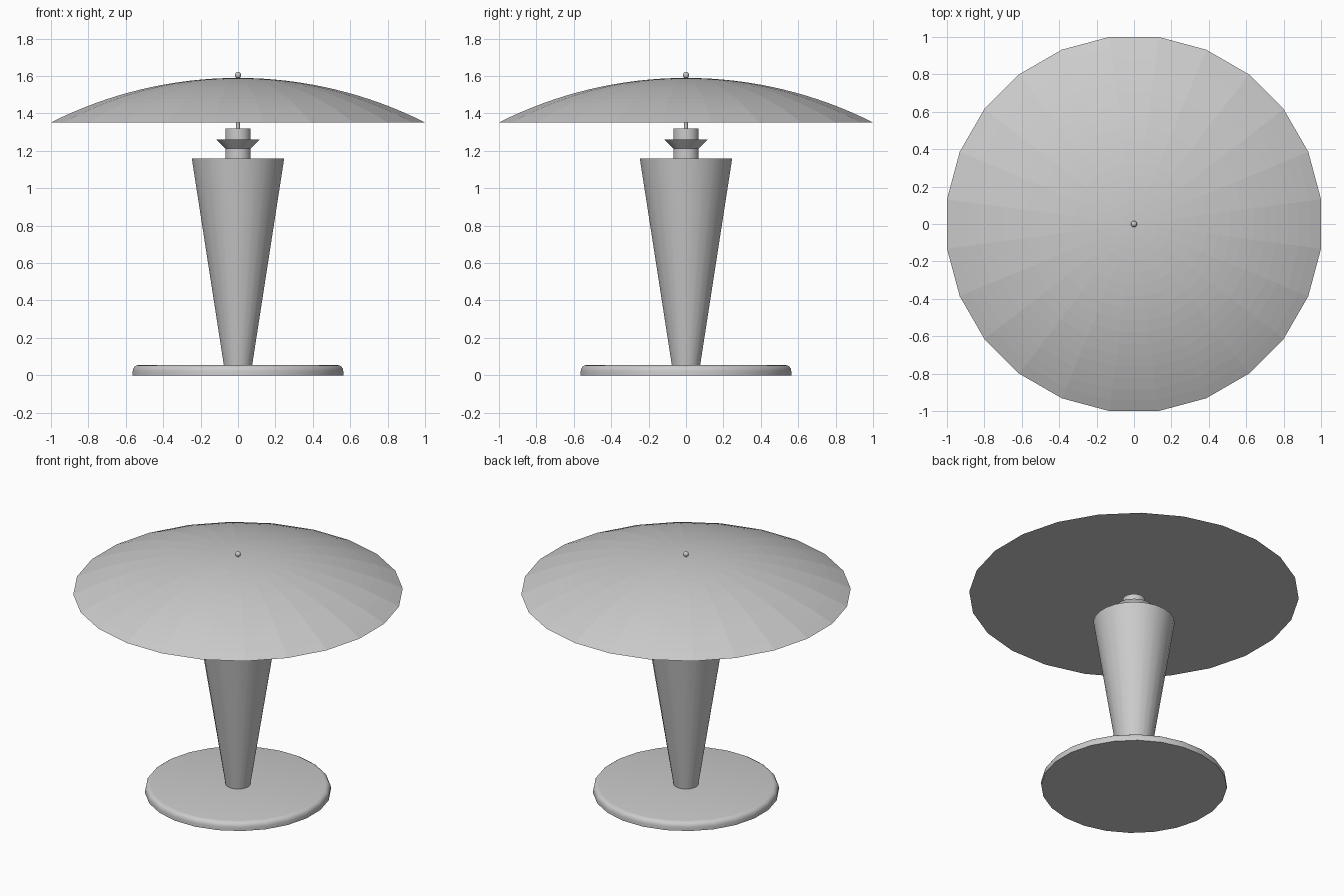
import bpy, bmesh, math

cube = bpy.data.objects.get("Cube")
if cube:
    bpy.data.objects.remove(cube, do_unlink=True)

grey = bpy.data.materials.new("light_grey")
grey.use_nodes = True
GREY = (0.6, 0.6, 0.6, 1)
grey.diffuse_color = GREY
grey.node_tree.nodes["Principled BSDF"].inputs["Base Color"].default_value = GREY

SIDES = 24
HALF_STEP = math.pi / SIDES


def turned(name, profile, smooth=True):
    """Revolve (width, z) points, flat sides facing the axes, closed at both ends."""
    bm = bmesh.new()
    rings = []
    for width, z in profile:
        r = width / math.cos(HALF_STEP)
        angles = [(2 * i + 1) * HALF_STEP for i in range(SIDES)]
        rings.append([bm.verts.new((r * math.cos(a), r * math.sin(a), z)) for a in angles])
    for low, high in zip(rings, rings[1:]):
        for i in range(SIDES):
            j = (i + 1) % SIDES
            bm.faces.new((low[i], low[j], high[j], high[i]))
    bm.faces.new(rings[0][::-1])
    bm.faces.new(rings[-1])
    mesh = bpy.data.meshes.new(name)
    bm.to_mesh(mesh)
    bm.free()
    obj = bpy.data.objects.new(name, mesh)
    bpy.context.collection.objects.link(obj)
    finish(obj, smooth)


def finish(obj, smooth):
    if not obj.data.materials:
        obj.data.materials.append(grey)
    bpy.ops.object.select_all(action="DESELECT")
    obj.select_set(True)
    bpy.context.view_layer.objects.active = obj
    if smooth:
        bpy.ops.object.shade_smooth_by_angle(angle=math.radians(35))


# Round foot with a softened upper edge
BASE_R, BASE_H, EDGE = 0.563, 0.055, 0.032
edge = [(BASE_R - EDGE + EDGE * math.cos(t), BASE_H - EDGE + EDGE * math.sin(t))
        for t in (i * math.pi / 8 for i in range(5))]
turned("base", [(BASE_R, 0)] + edge)

# Tapered stem, widening upward
turned("stem", [(0.075, 0.05), (0.247, 1.16)])

# Lamp holder with its flared ring
turned("lamp_holder", [(0.068, 1.15), (0.068, 1.32)])
turned("flared_ring", [(0.066, 1.21), (0.115, 1.26)])

# Thin rod that carries the shade
turned("support_rod", [(0.01, 1.31), (0.01, 1.6)])

# Shallow domed shade, closed flat underneath
RIM_Z, RISE, RINGS = 1.352, 0.238, 16
sphere_r = (1 + RISE ** 2) / (2 * RISE)
half_arc = math.asin(1 / sphere_r)
dome = []
for i in range(RINGS):
    a = half_arc * (1 - i / RINGS)
    dome.append((sphere_r * math.sin(a), RIM_Z + RISE - sphere_r * (1 - math.cos(a))))
dome.append((0.005, RIM_Z + RISE))
turned("shade", dome, smooth=False)

# Small ball on top
bpy.ops.mesh.primitive_uv_sphere_add(segments=16, ring_count=10, radius=0.017,
                                     location=(0, 0, 1.605))
finial = bpy.context.object
finial.name = "finial"
finish(finial, True)
